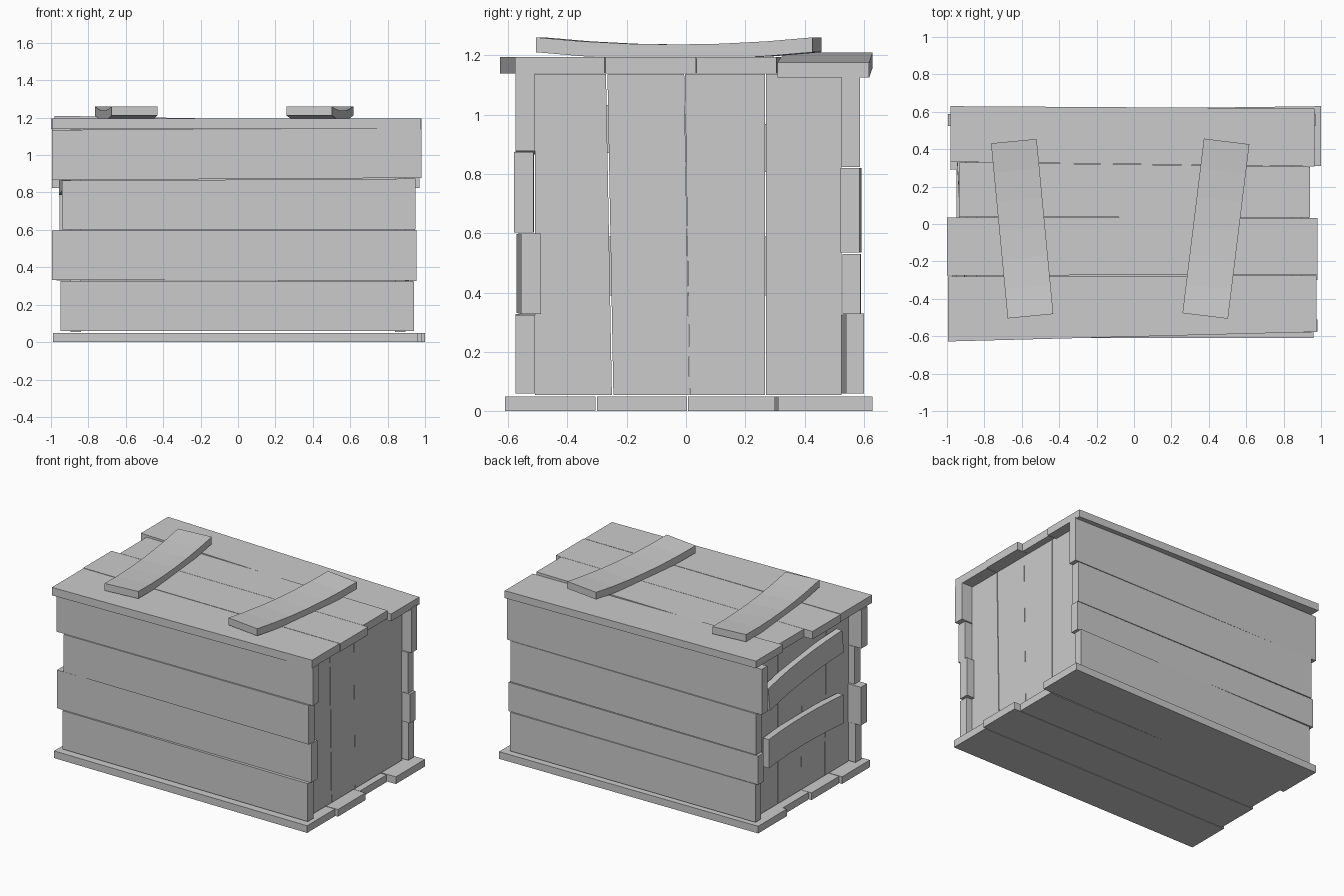
import bpy
from mathutils import Matrix, Vector


def loft(name, rings, matrix=None):
    # closed solid through a row of four-cornered sections
    verts = [Vector(p) for ring in rings for p in ring]
    if matrix:
        verts = [matrix @ v for v in verts]
    faces = [(0, 1, 2, 3), tuple(len(verts) - 4 + i for i in (3, 2, 1, 0))]
    for r in range(len(rings) - 1):
        for i in range(4):
            j = (i + 1) % 4
            faces.append((r * 4 + j, r * 4 + i, r * 4 + 4 + i, r * 4 + 4 + j))
    mesh = bpy.data.meshes.new(name)
    mesh.from_pydata(verts, [], faces)
    mesh.update()
    import bmesh
    bm = bmesh.new()
    bm.from_mesh(mesh)
    bmesh.ops.recalc_face_normals(bm, faces=bm.faces)
    bm.to_mesh(mesh)
    bm.free()
    obj = bpy.data.objects.new(name, mesh)
    bpy.context.collection.objects.link(obj)
    return obj


def plank_x(name, x0, x1, left, right):
    # plank along x; each end is given as (y0, y1, z0, z1)
    def ring(x, e):
        return [(x, e[0], e[2]), (x, e[1], e[2]), (x, e[1], e[3]), (x, e[0], e[3])]
    return loft(name, [ring(x0, left), ring(x1, right)])


def batten(name, length, width, thick, sag, matrix):
    # bent board along local y, thickness along local z, low in the middle
    rings = []
    for i in range(7):
        t = i / 3 - 1
        y, z, w = t * length / 2, sag * t * t, width / 2
        rings.append([(-w, y, z), (w, y, z), (w, y, z + thick), (-w, y, z + thick)])
    return loft(name, rings, matrix)


# floor planks: x0, x1, left (y0, y1), right (y0, y1)
floor = [(-0.99, 0.96, (-0.61, -0.305), (-0.61, -0.305)),
         (-0.97, 0.98, (-0.30, 0.003), (-0.30, 0.003)),
         (-0.95, 0.935, (0.006, 0.30), (0.006, 0.30)),
         (-0.98, 1.0, (0.29, 0.605), (0.31, 0.63))]
for i, (x0, x1, l, r) in enumerate(floor):
    plank_x(f"floor_plank_{i + 1}", x0, x1, (*l, 0, 0.05), (*r, 0, 0.05))

# lid planks
lid = [(-0.995, 0.975, (-0.628, -0.28, 1.14, 1.195), (-0.577, -0.275, 1.14, 1.195)),
       (-1.0, 0.98, (-0.275, 0.035, 1.14, 1.195), (-0.272, 0.033, 1.14, 1.195)),
       (-0.935, 0.94, (0.037, 0.33, 1.14, 1.195), (0.035, 0.306, 1.14, 1.195)),
       (-0.98, 0.965, (0.332, 0.63, 1.16, 1.21), (0.308, 0.618, 1.125, 1.176))]
for i, (x0, x1, l, r) in enumerate(lid):
    plank_x(f"lid_plank_{i + 1}", x0, x1, l, r)

# front wall planks
front = [(-0.95, 0.94, (-0.575, -0.51, 0.06, 0.328), (-0.575, -0.51, 0.06, 0.325)),
         (-0.995, 0.955, (-0.572, -0.505, 0.332, 0.598), (-0.557, -0.49, 0.328, 0.60)),
         (-0.94, 0.95, (-0.577, -0.512, 0.602, 0.863), (-0.58, -0.515, 0.602, 0.874)),
         (-0.995, 0.98, (-0.575, -0.51, 0.866, 1.135), (-0.575, -0.51, 0.878, 1.14))]
for i, p in enumerate(front):
    plank_x(f"front_plank_{i + 1}", *p)

# back wall planks
back = [(-0.945, 0.935, (0.525, 0.585, 0.06, 0.325), (0.54, 0.60, 0.06, 0.33)),
        (-0.97, 0.955, (0.53, 0.59, 0.33, 0.53), (0.528, 0.588, 0.328, 0.53)),
        (-0.955, 0.945, (0.53, 0.592, 0.535, 0.82), (0.522, 0.585, 0.535, 0.82)),
        (-0.995, 0.97, (0.525, 0.587, 0.823, 1.14), (0.525, 0.587, 0.823, 1.135))]
for i, p in enumerate(back):
    plank_x(f"back_plank_{i + 1}", *p)

# upright end wall planks, mirrored: (y0, y1) at the bottom and at the top
uprights = [((-0.51, -0.25), (-0.51, -0.27)), ((-0.245, 0.012), (-0.265, -0.006)),
            ((0.013, 0.267), (-0.004, 0.267)), ((0.27, 0.525), (0.27, 0.525))]
for side, label in ((1, "right"), (-1, "left")):
    for i, (lo, hi) in enumerate(uprights):
        a, b = side * 0.84, side * 0.895
        rings = [[(a, y0, z), (b, y0, z), (b, y1, z), (a, y1, z)]
                 for z, (y0, y1) in ((0.055, lo), (1.138, hi))]
        loft(f"{label}_end_plank_{i + 1}", rings)

# bent battens across the lid
for label, x, y, turn in (("left", -0.598, -0.025, 0.095), ("right", 0.438, -0.025, -0.122)):
    batten(f"{label}_lid_batten", 0.94, 0.245, 0.05, 0.024,
           Matrix.Translation((x, y, 1.187)) @ Matrix.Rotation(turn, 4, 'Z'))

# bent battens on the left end: local x -> z, y -> -y, z -> -x
outward = Matrix(((0, 0, -1, 0), (0, -1, 0, 0), (1, 0, 0, 0), (0, 0, 0, 1)))
for label, z, width, turn in (("lower", 0.49, 0.20, 0.0), ("upper", 0.915, 0.16, -0.12)):
    batten(f"{label}_end_batten", 0.82, width, 0.045, 0.022,
           Matrix.Translation((-0.89, 0.045, z)) @ outward @ Matrix.Rotation(turn, 4, 'Z'))
